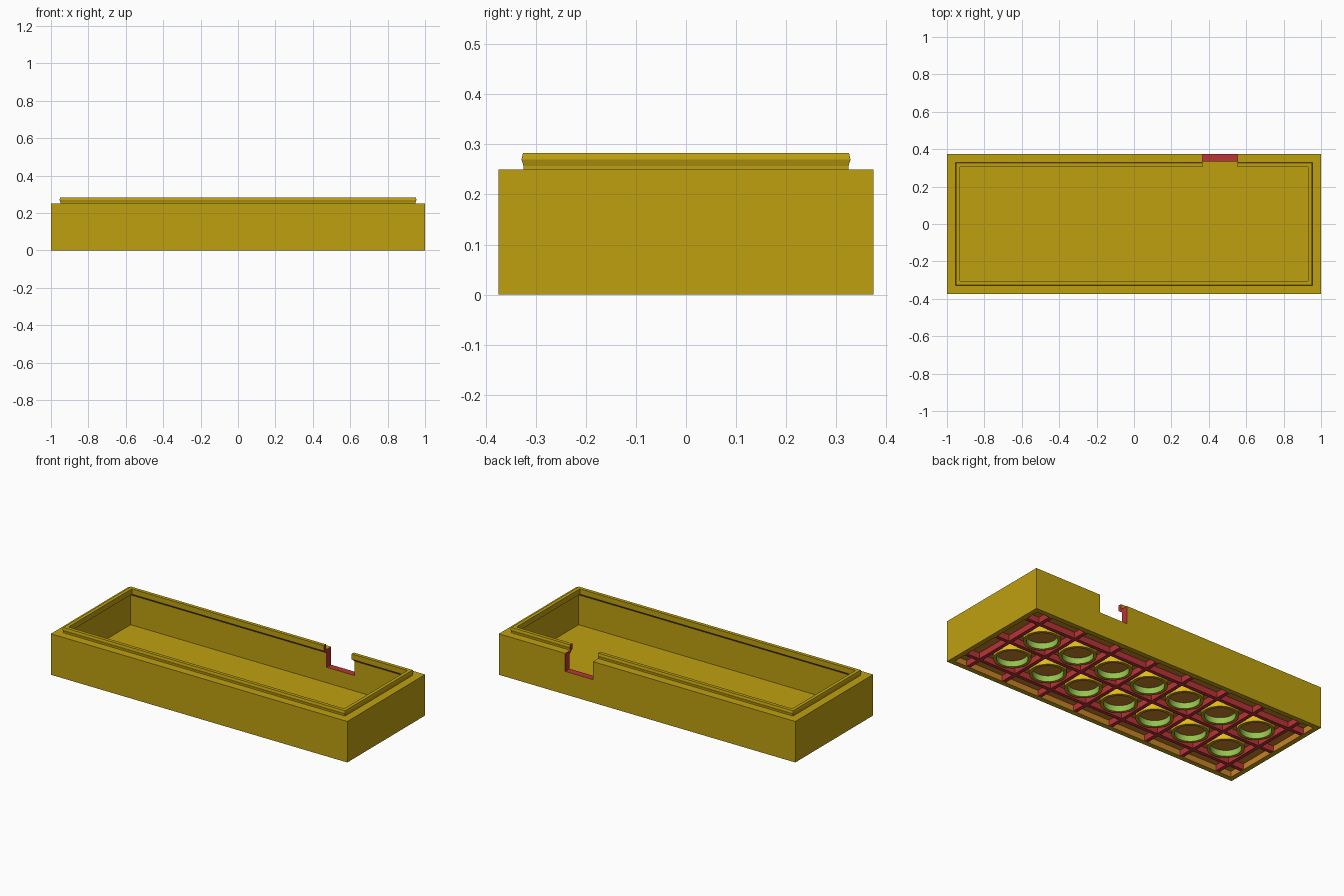
import bpy, bmesh, math

if "Cube" in bpy.data.objects:
    bpy.data.objects.remove(bpy.data.objects["Cube"])

HX, HY = 1.0, 0.375      # half size of the tray
CEIL = 0.036             # depth of the underside recess


def material(name, rgb):
    m = bpy.data.materials.new(name)
    m.diffuse_color = (*rgb, 1)
    m.use_nodes = True
    m.node_tree.nodes["Principled BSDF"].inputs["Base Color"].default_value = m.diffuse_color
    return m


MATS = [
    material("mustard", (0.521, 0.352, 0.005)),
    material("red", (0.485, 0.034, 0.038)),
    material("orange", (0.578, 0.223, 0.021)),
    material("bright_yellow", (0.753, 0.485, 0.008)),
    material("green", (0.305, 0.546, 0.08)),
]
MUSTARD, RED, ORANGE, YELLOW, GREEN = range(5)


def make(name, bm):
    me = bpy.data.meshes.new(name)
    bm.to_mesh(me)
    bm.free()
    for m in MATS:
        me.materials.append(m)
    ob = bpy.data.objects.new(name, me)
    bpy.context.collection.objects.link(ob)
    return ob


def add_box(bm, x0, x1, y0, y1, z0, z1, mat):
    vs = bmesh.ops.create_cube(bm, size=1)["verts"]
    for v in vs:
        v.co = (x1 if v.co.x > 0 else x0, y1 if v.co.y > 0 else y0, z1 if v.co.z > 0 else z0)
    for f in {f for v in vs for f in v.link_faces}:
        f.material_index = mat


# Tray body: one wall section (inset, height) swept around the rectangle
section = [
    (0.03, CEIL), (0.03, 0), (0, 0), (0, 0.25),               # underside rim, outer wall
    (0.05, 0.25), (0.05, 0.257), (0.046, 0.27), (0.049, 0.283),  # snap lip
    (0.07, 0.283), (0.07, 0.25), (0.042, 0.228), (0.042, 0.046),  # overhang, inner wall
]
bm = bmesh.new()
rings = [[bm.verts.new((sx * (HX - i), sy * (HY - i), z))
          for sx, sy in ((-1, -1), (1, -1), (1, 1), (-1, 1))] for i, z in section]
for n, (a, b) in enumerate(zip(rings, rings[1:])):
    for k in range(4):
        f = bm.faces.new((a[k], a[(k + 1) % 4], b[(k + 1) % 4], b[k]))
        f.material_index = ORANGE if n == 0 else MUSTARD
bm.faces.new(rings[0]).material_index = ORANGE   # recess ceiling
bm.faces.new(rings[-1])                          # tray floor
bmesh.ops.recalc_face_normals(bm, faces=bm.faces)
tray = make("tray_body", bm)

# Cable notch cut through the back wall
bm = bmesh.new()
add_box(bm, 0.365, 0.553, 0.28, 0.5, 0.14, 0.4, RED)
cutter = make("notch_cutter", bm)
cutter.hide_render = True
mod = tray.modifiers.new("notch", "BOOLEAN")
mod.operation = "DIFFERENCE"
mod.solver = "EXACT"
mod.object = cutter
bpy.context.view_layer.objects.active = tray
bpy.ops.object.modifier_apply(modifier=mod.name)
bpy.data.objects.remove(cutter)

# Underside ribs running both ways
bm = bmesh.new()
W = 0.011
for i in range(8):
    x = -0.875 + 0.25 * i
    add_box(bm, x - W, x + W, -HY + 0.03, HY - 0.03, 0, CEIL, RED)
for y in (-0.25, 0, 0.25):
    add_box(bm, -HX + 0.03, HX - 0.03, y - W, y + W, 0, CEIL, RED)
make("underside_ribs", bm)

# Underside tubes between the ribs
bm = bmesh.new()
N, R_OUT, R_IN = 32, 0.103, 0.085
for i in range(7):
    for cy in (-0.125, 0.125):
        cx = -0.75 + 0.25 * i
        loops = [[bm.verts.new((cx + r * math.cos(2 * math.pi * k / N),
                                cy + r * math.sin(2 * math.pi * k / N), z)) for k in range(N)]
                 for r, z in ((R_OUT, CEIL), (R_OUT, 0), (R_IN, 0), (R_IN, CEIL))]
        for a, b, mat in zip(loops, loops[1:], (YELLOW, MUSTARD, GREEN)):
            for k in range(N):
                j = (k + 1) % N
                f = bm.faces.new((a[k], b[k], b[j], a[j]))
                f.material_index = mat
                f.smooth = mat != MUSTARD
tubes = make("underside_tubes", bm)
bpy.ops.object.select_all(action="DESELECT")
tubes.select_set(True)
bpy.context.view_layer.objects.active = tubes
bpy.ops.object.shade_smooth_by_angle(angle=math.radians(35))
